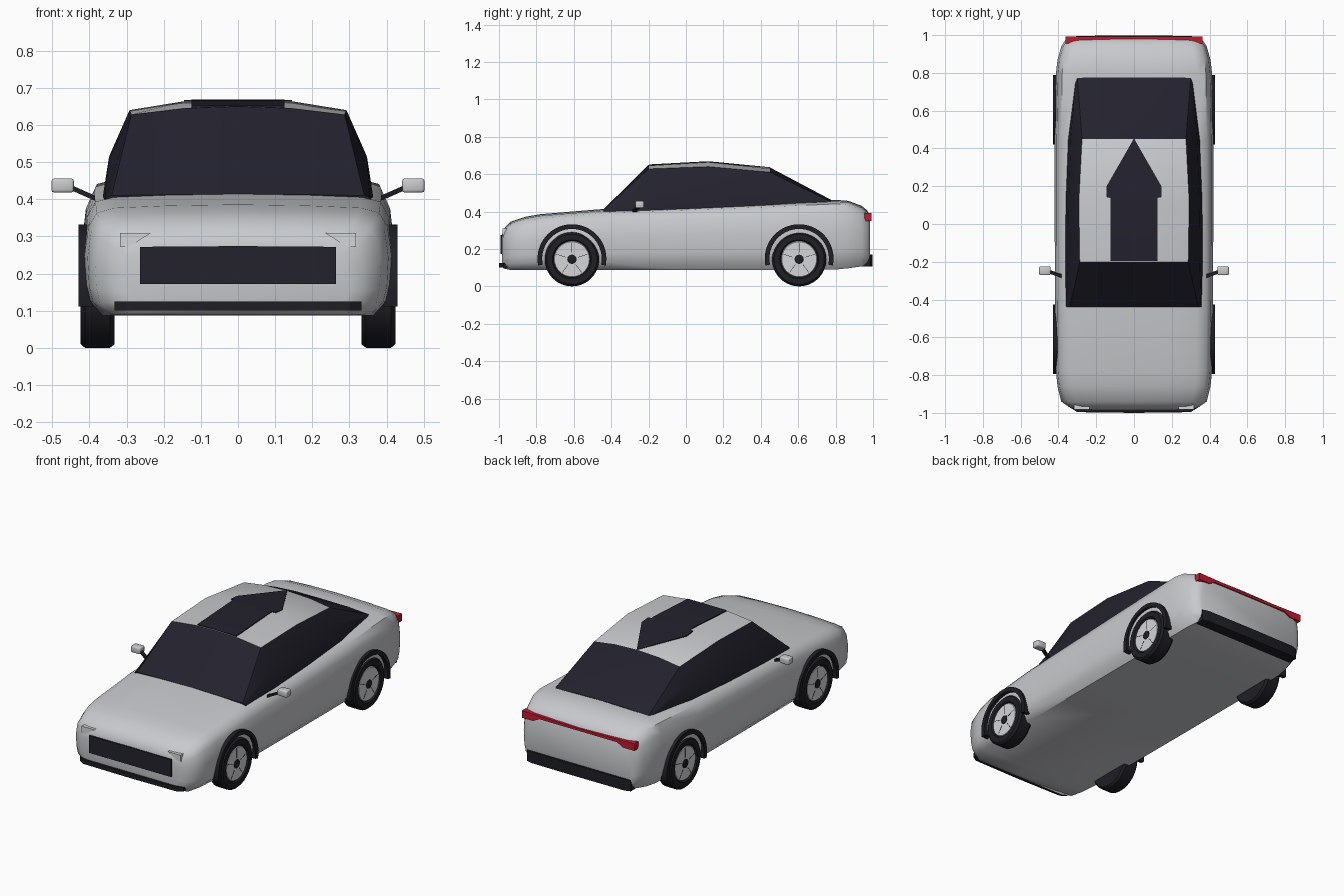
import bpy, bmesh
from math import radians, sin, cos, pi

cube = bpy.data.objects.get("Cube")
if cube:
    bpy.data.objects.remove(cube, do_unlink=True)


def material(name, color, rough=0.5):
    m = bpy.data.materials.new(name)
    m.use_nodes = True
    m.diffuse_color = (*color, 1)
    bsdf = m.node_tree.nodes["Principled BSDF"]
    bsdf.inputs["Base Color"].default_value = (*color, 1)
    bsdf.inputs["Roughness"].default_value = rough
    return m


SILVER = material("silver paint", (0.58, 0.59, 0.61))
GLASS = material("dark glass", (0.017, 0.016, 0.027))
BLACK = material("black trim", (0.013, 0.013, 0.018))
LAMP = material("pale lamp", (0.66, 0.67, 0.69))
RED = material("red lamp", (0.55, 0.01, 0.03))


def finish(name, bm, mats, mirror=False, angle=40):
    bmesh.ops.recalc_face_normals(bm, faces=bm.faces)
    mesh = bpy.data.meshes.new(name)
    bm.to_mesh(mesh)
    bm.free()
    for m in mats:
        mesh.materials.append(m)
    mesh.polygons.foreach_set("use_smooth", [True] * len(mesh.polygons))
    mesh.set_sharp_from_angle(angle=radians(angle))
    ob = bpy.data.objects.new(name, mesh)
    bpy.context.collection.objects.link(ob)
    if mirror:
        ob.modifiers.new("mirror", "MIRROR")
    return ob


def loft(name, rows, mats, ring=True, loop=False, caps=True, mirror=False, rule=None, angle=40):
    """Skin rows of points; ring closes each row, loop joins last row to first."""
    bm = bmesh.new()
    grid = [[bm.verts.new(p) for p in row] for row in rows]
    n = len(rows[0])
    for i in range(len(rows) - (0 if loop else 1)):
        a, b = grid[i], grid[(i + 1) % len(rows)]
        for j in range(n - (0 if ring else 1)):
            k = (j + 1) % n
            f = bm.faces.new((a[j], a[k], b[k], b[j]))
            if rule:
                f.material_index = rule(i, j)
    if caps and not loop:
        bm.faces.new(grid[0])
        bm.faces.new(grid[-1])
    bmesh.ops.remove_doubles(bm, verts=bm.verts, dist=1e-5)
    return finish(name, bm, mats, mirror, angle)


def prism(name, outline, lo, hi, axis, mat, mirror=True):
    """Extrude an outline: axis y takes (x, z) points, axis z takes (x, y)."""
    put = (lambda p, d: (p[0], d, p[1])) if axis == "y" else (lambda p, d: (p[0], p[1], d))
    return loft(name, [[put(p, d) for p in outline] for d in (lo, hi)], [mat], mirror=mirror, angle=25)


def turned(name, profile, cy, cz, mat, start=0, sweep=2 * pi, steps=40, closed=False):
    """Revolve (radius, x) points about the wheel axle, on both sides."""
    full = sweep > 6.2
    rows = []
    for i in range(steps if full else steps + 1):
        a = start + sweep * i / steps
        rows.append([(x, cy + r * cos(a), cz + r * sin(a)) for r, x in profile])
    return loft(name, rows, [mat], ring=closed, loop=full, mirror=True, angle=35)


def both_sides(half):
    """Mirror a half section that starts on the centre line."""
    return half + [(-x, y, z) for x, y, z in reversed(half) if x > 0]


# Body shell: y, half width, top, bottom
STATIONS = [
    (-.985, .30, .275, .11), (-.975, .335, .307, .095), (-.94, .385, .345, .088),
    (-.86, .405, .372, .087), (-.78, .413, .386, .087), (-.43, .418, .415, .087),
    (0, .42, .430, .087), (.45, .42, .447, .087), (.8, .413, .463, .09),
    (.87, .405, .457, .097), (.94, .385, .430, .107), (.97, .365, .405, .113),
    (.985, .34, .375, .12),
]


def body_section(y, w, top, bot):
    h = top - bot
    shape = [(0, top), (.45, top - .003), (.8, top - .009), (.92, top - .022),
             (.975, top - .2 * h), (1, bot + .55 * h), (.99, bot + .28 * h),
             (.965, bot + .13 * h), (.88, bot), (0, bot)]
    return both_sides([(f * w, y, z) for f, z in shape])


loft("body", [body_section(*s) for s in STATIONS], [SILVER], angle=50)

# Cabin: glass all round with a painted roof
CABIN = [
    (-.44, (.36, .355, .34, .17, 0), (.395, .405, .41, .413, .413)),
    (-.2, (.365, .348, .287, .145, 0), (.40, .51, .628, .645, .65)),
    (.12, (.362, .345, .292, .145, 0), (.41, .52, .64, .664, .667)),
    (.45, (.35, .335, .275, .14, 0), (.42, .53, .61, .629, .635)),
    (.775, (.31, .308, .30, .17, 0), (.43, .445, .453, .462, .463)),
]
cabin_rows = [both_sides([(x, y, z) for x, z in zip(xs, zs)][::-1]) for y, xs, zs in CABIN]
# Face columns 0, 1 and their mirrored partners lie on the roof
loft("cabin", cabin_rows, [GLASS, SILVER], angle=25,
     rule=lambda i, j: int(i in (1, 2) and j in (0, 1, 7, 8)))


# Dark roof panel tapering to a point at the back
def roof_height(y):
    return .65 + .017 * (y + .2) / .32 if y < .12 else .667 - .032 * (y - .12) / .33


PANEL = [(-.195, .125), (.12, .125), (.138, .125), (.142, .145), (.2, .145), (.45, .002)]
panel_rows = [[(s * w, y, roof_height(y) + up) for s, up in ((-1, .002), (1, .002), (1, -.004), (-1, -.004))]
              for y, w in PANEL]
loft("roof_panel", panel_rows, [GLASS])

# Nose: grille, lower lip, headlights
prism("grille", [(0, .172), (.264, .172), (.264, .272), (0, .274)], -.993, -.94, "y", GLASS)
prism("front_lip", [(0, -1), (.3, -.996), (.333, -.975), (.333, -.92), (0, -.92)], .1, .125, "z", BLACK)
prism("headlight", [(.235, .309), (.285, .277), (.295, .272), (.318, .272), (.318, .309)],
      -.982, -.92, "y", LAMP)

# Tail: lamp bar and lower lip
prism("tail_lamp", [(0, .371), (.25, .371), (.29, .35), (.362, .35), (.362, .391), (0, .384)],
      .955, .992, "y", RED)
prism("rear_lip", [(0, .998), (.3, .996), (.335, .985), (.335, .93), (0, .93)], .105, .17, "z", BLACK)

# Wheels and arches
TYRE = [(.06, .41), (.097, .414), (.104, .424), (.134, .424), (.145, .412),
        (.145, .345), (.135, .332), (0, .332)]
for end, cy in (("front", -.61), ("rear", .605)):
    cz = .145
    turned(end + "_tyre", TYRE, cy, cz, BLACK)
    turned(end + "_rim", [(.098, .41), (.093, .419), (0, .419)], cy, cz, LAMP)
    turned(end + "_hub", [(.025, .415), (.025, .422), (.02, .424), (0, .424)], cy, cz, BLACK, steps=16)
    turned(end + "_arch", [(.159, .39), (.159, .43), (.184, .43), (.184, .39)], cy, cz + .003,
           BLACK, start=-.2, sweep=pi + .4, closed=True)
    for k in range(5):
        a = radians(90 + 72 * k)
        rows = []
        for r in (.035, .088):
            y, z = cy + r * cos(a), cz + r * sin(a)
            dy, dz = -.0012 * sin(a), .0012 * cos(a)
            rows.append([(.415, y - dy, z - dz), (.42, y - dy, z - dz),
                         (.42, y + dy, z + dz), (.415, y + dy, z + dz)])
        loft(f"{end}_rim_slit_{k + 1}", rows, [BLACK], mirror=True)

# Door mirrors
stalk = [[(x, y + dy, z + dz) for dy, dz in ((-.01, -.007), (.01, -.007), (.01, .007), (-.01, .007))]
         for x, y, z in ((.385, -.275, .403), (.455, -.25, .434))]
loft("mirror_stalk", stalk, [BLACK], mirror=True)

bm = bmesh.new()
bmesh.ops.create_cube(bm, size=1)
bmesh.ops.scale(bm, vec=(.06, .046, .038), verts=bm.verts)
bmesh.ops.translate(bm, vec=(.472, -.248, .437), verts=bm.verts)
bmesh.ops.bevel(bm, geom=bm.edges[:], offset=.007, segments=2, affect="EDGES", profile=.5)
finish("mirror_housing", bm, [SILVER], mirror=True, angle=50)
